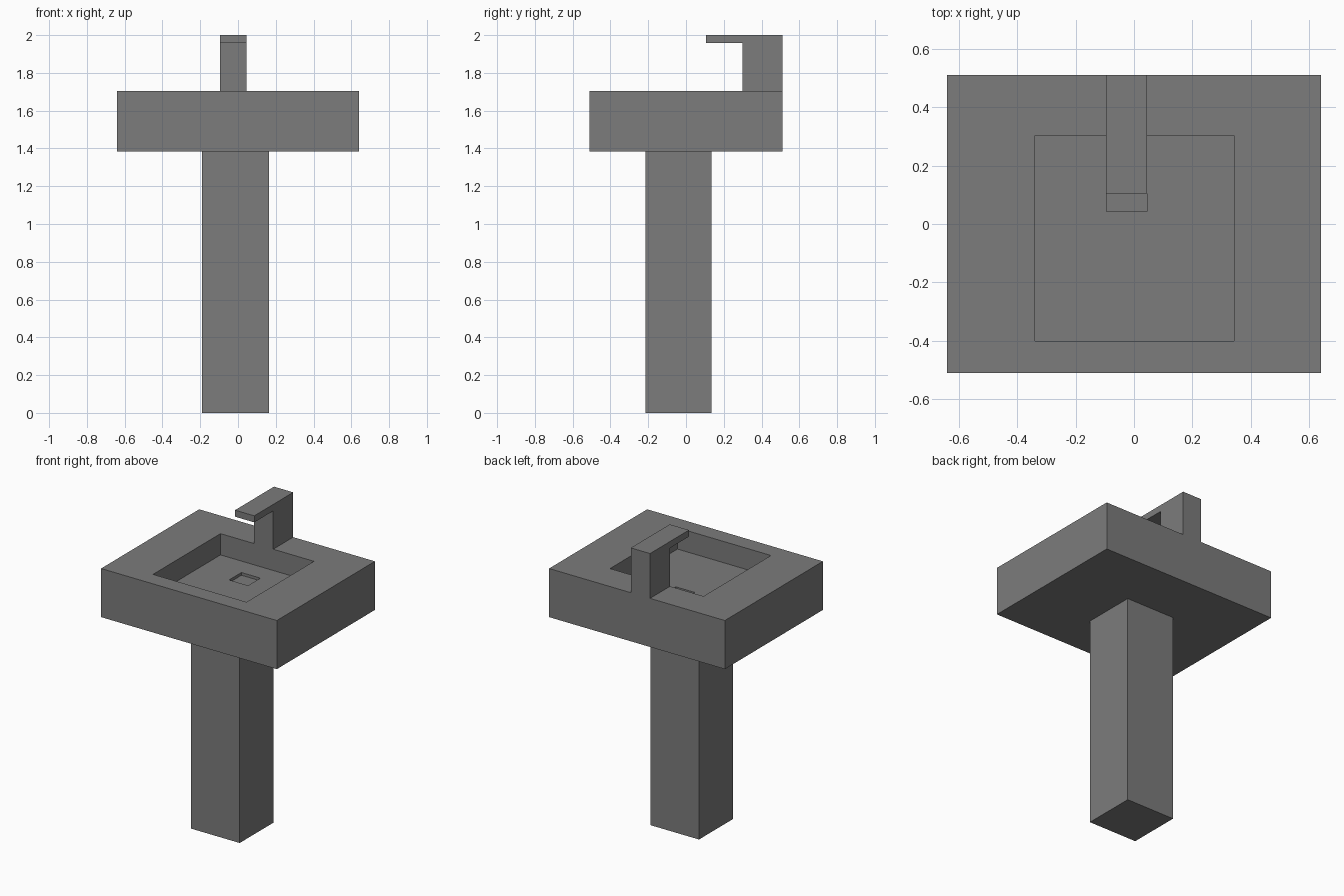
import bpy, bmesh

if "Cube" in bpy.data.objects:
    bpy.data.objects.remove(bpy.data.objects["Cube"])

# Dark grey finish shared by all parts
dark = bpy.data.materials.new("dark_grey")
dark.diffuse_color = (0.2, 0.2, 0.2, 1)
dark.use_nodes = True
dark.node_tree.nodes["Principled BSDF"].inputs["Base Color"].default_value = dark.diffuse_color


def make_object(name, bm):
    bmesh.ops.recalc_face_normals(bm, faces=bm.faces)
    mesh = bpy.data.meshes.new(name)
    bm.to_mesh(mesh)
    bm.free()
    mesh.materials.append(dark)
    obj = bpy.data.objects.new(name, mesh)
    bpy.context.collection.objects.link(obj)
    return obj


def stacked_rectangles(name, rings):
    """Join rectangles (x0, x1, y0, y1, z) in order and cap both ends."""
    bm = bmesh.new()
    loops = [[bm.verts.new((x, y, z)) for x, y in
              ((x0, y0), (x1, y0), (x1, y1), (x0, y1))]
             for x0, x1, y0, y1, z in rings]
    for a, b in zip(loops, loops[1:]):
        for i in range(4):
            j = (i + 1) % 4
            bm.faces.new((a[i], a[j], b[j], b[i]))
    bm.faces.new(loops[0])
    bm.faces.new(loops[-1])
    return make_object(name, bm)


def extruded_side_profile(name, points, x0, x1):
    """Extrude a (y, z) outline from x0 to x1."""
    bm = bmesh.new()
    face = bm.faces.new([bm.verts.new((x0, y, z)) for y, z in points])
    new = bmesh.ops.extrude_face_region(bm, geom=[face])["geom"]
    verts = [g for g in new if isinstance(g, bmesh.types.BMVert)]
    bmesh.ops.translate(bm, verts=verts, vec=(x1 - x0, 0, 0))
    return make_object(name, bm)


BASE, TOP, FLOOR, DRAIN = 1.385, 1.705, 1.565, 1.547

# Pedestal column
column = (-0.19, 0.163, -0.215, 0.136)
stacked_rectangles("pedestal", [(*column, 0), (*column, BASE)])

# Basin: outer block, then bowl recess, then drain recess
outer = (-0.64, 0.64, -0.51, 0.51)
bowl = (-0.339, 0.342, -0.40, 0.302)
drain = (-0.094, 0.044, 0.042, 0.17)
stacked_rectangles("basin", [(*outer, BASE), (*outer, TOP),
                             (*bowl, TOP), (*bowl, FLOOR),
                             (*drain, FLOOR), (*drain, DRAIN)])

# Tap: upright with a thin spout reaching over the bowl
extruded_side_profile("tap", [(0.51, TOP), (0.51, 2.0), (0.105, 2.0),
                              (0.105, 1.957), (0.30, 1.957), (0.30, TOP)],
                      -0.095, 0.045)
